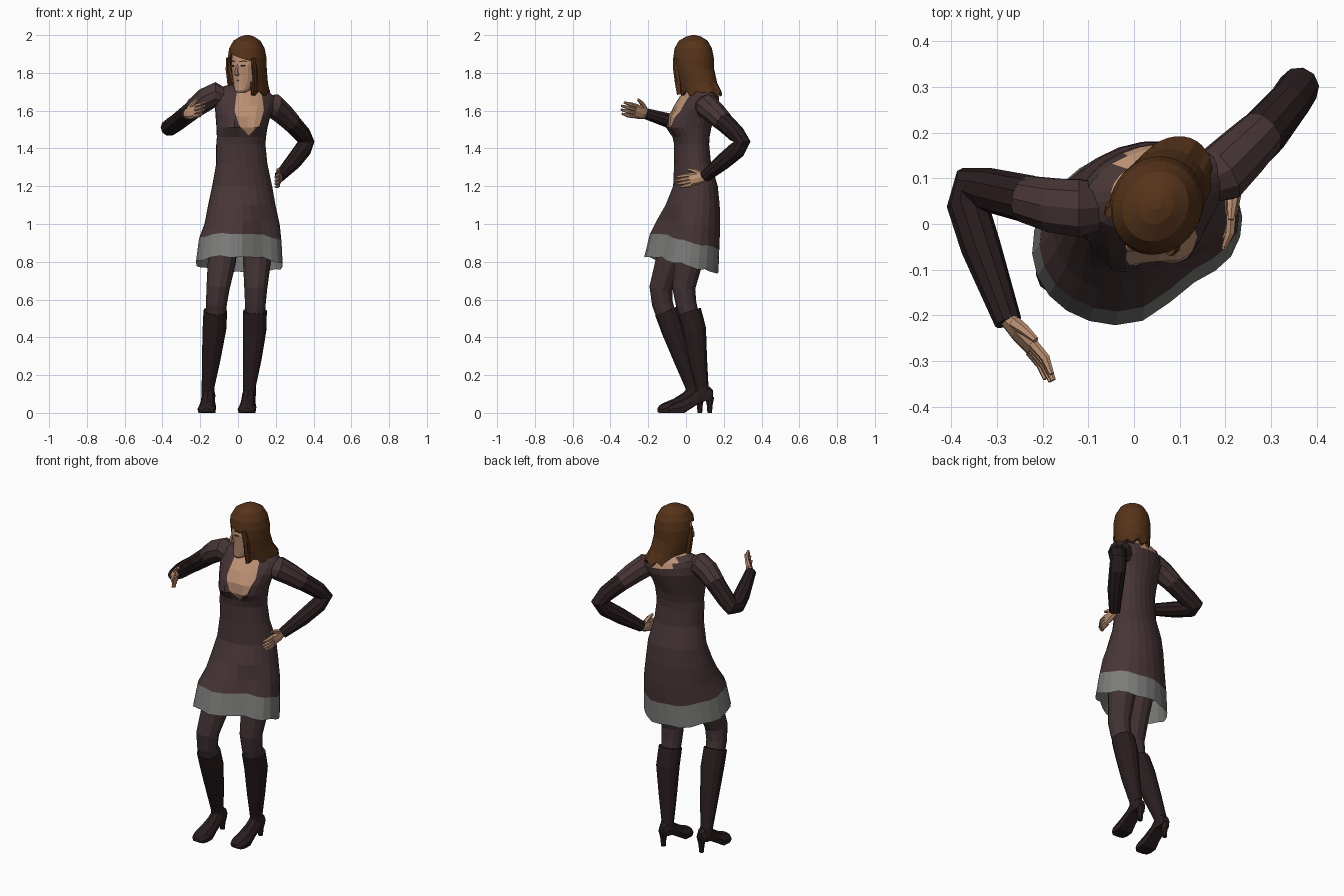
import bpy, bmesh, math
from mathutils import Vector, Matrix

if "Cube" in bpy.data.objects:
    bpy.data.objects.remove(bpy.data.objects["Cube"])

def material(name, rgb):
    m = bpy.data.materials.new(name)
    m.diffuse_color = (*rgb, 1)
    m.use_nodes = True
    m.node_tree.nodes["Principled BSDF"].inputs["Base Color"].default_value = m.diffuse_color
    return m

DRESS = material("dark brown cloth", (0.064, 0.036, 0.037))
TIGHTS = material("brown tights", (0.056, 0.033, 0.035))
DARK = material("near black", (0.022, 0.012, 0.013))
GREY = material("grey trim", (0.20, 0.20, 0.195))
HAIR = material("chestnut hair", (0.092, 0.033, 0.010))
SKIN = material("skin", (0.52, 0.29, 0.18))
LIPS = material("lips", (0.28, 0.10, 0.08))

def finish(name, bm, mats):
    bmesh.ops.recalc_face_normals(bm, faces=bm.faces)
    me = bpy.data.meshes.new(name)
    bm.to_mesh(me)
    bm.free()
    for m in mats:
        me.materials.append(m)
    ob = bpy.data.objects.new(name, me)
    bpy.context.collection.objects.link(ob)
    return ob

def skin_rings(bm, rings, band=None, bottom=True, top=True):
    """Join closed rings of points into a surface."""
    vs = [[bm.verts.new(p) for p in r] for r in rings]
    n = len(rings[0])
    for i in range(len(vs) - 1):
        for k in range(n):
            j = (k + 1) % n
            f = bm.faces.new((vs[i][k], vs[i][j], vs[i + 1][j], vs[i + 1][k]))
            f.material_index = band(i) if band else 0
    if bottom:
        bm.faces.new(vs[0])
    if top:
        f = bm.faces.new(vs[-1])
        f.material_index = band(len(vs) - 1) if band else 0

def oval(z, cx, cy, rx, ry, yaw=0, tx=0, ty=0, n=24):
    """Horizontal oval, starting at the front, turned by yaw and tilted."""
    c, s = math.cos(math.radians(yaw)), math.sin(math.radians(yaw))
    out = []
    for k in range(n):
        a = 2 * math.pi * k / n
        u, v = rx * math.sin(a), -ry * math.cos(a)
        x, y = u * c - v * s, u * s + v * c
        out.append(Vector((cx + x, cy + y, z + tx * x + ty * y)))
    return out

def tube(name, pts, radii, mat, n=10, side=(0.31, 0.9, 0.2)):
    """Tube along a path; each radius is a number or (along side, across)."""
    pts = [Vector(p) for p in pts]
    side = Vector(side)
    rings = []
    for i, p in enumerate(pts):
        t = (pts[min(i + 1, len(pts) - 1)] - pts[max(i - 1, 0)]).normalized()
        if i:
            side = prev.rotation_difference(t) @ side
        side = (side - t * side.dot(t)).normalized()
        prev, w = t, t.cross(side)
        a, b = radii[i] if isinstance(radii[i], tuple) else (radii[i], radii[i])
        rings.append([p + side * a * math.cos(2 * math.pi * k / n) + w * b * math.sin(2 * math.pi * k / n)
                      for k in range(n)])
    bm = bmesh.new()
    skin_rings(bm, rings)
    return finish(name, bm, [mat])

# dress: z, centre x, centre y, half width, half depth, yaw, tilt x, tilt y
body = [(0.785, .007, -.025, .236, .19, 22, 0, -.22), (0.91, .012, -.008, .225, .177, 22, 0, -.22),
        (1.0, .022, .012, .203, .165, 20, 0, -.1), (1.1, .02, .035, .182, .14, 18, 0, 0),
        (1.2, .022, .05, .162, .115, 15, 0, 0), (1.32, .02, .035, .138, .095, 14, 0, 0),
        (1.42, .015, .03, .133, .09, 14, 0, 0), (1.46, .018, .03, .133, .092, 14, 0, 0),
        (1.51, .02, .03, .138, .102, 14, 0, 0), (1.57, .025, .038, .146, .115, 14, -.05, 0),
        (1.63, .033, .058, .16, .114, 14, -.1, 0), (1.668, .04, .072, .162, .10, 14, -.14, 0),
        (1.695, .045, .079, .155, .085, 14, -.16, 0),
        (1.727, .048, .078, .10, .065, 14, -.1, 0), (1.745, .048, .072, .05, .045, 0, 0, 0)]
rings = [oval(*r) for r in body]
for i, wave in ((0, .007), (1, .005)):  # wavy trim
    for k, p in enumerate(rings[i]):
        p.z += wave * math.sin(k * 1.9)
for r in rings[:3]:  # cloth falls back over the standing leg
    for p in r:
        if p.y < -.03:
            p.y += .045 * math.exp(-((p.x - .13) / .08) ** 2)
bm = bmesh.new()
skin_rings(bm, rings, lambda i: 1 if i == 0 else 2 if i >= 13 else 0, bottom=False)
for v in bm.verts:  # bust
    if v.co.y < .03:
        w = sum(math.exp(-((v.co.x - c) ** 2 + (v.co.z - 1.525) ** 2) / .052 ** 2) for c in (-.045, .105))
        v.co += Vector((.24, -.97, 0)) * .043 * w
# low neckline: cut the front along the neckline and colour the inside
cut = [(1.487, .04, .075), (1.525, .005, .115), (1.6, -.018, .138), (1.76, .0, .115)]
for s in (1, 2):
    for p, q in zip(cut, cut[1:]):
        fs = [f for f in bm.faces if f.calc_center_median().y < .06 and
              p[0] - .05 < f.calc_center_median().z < q[0] + .05]
        geom = list({*fs, *(e for f in fs for e in f.edges), *(v for f in fs for v in f.verts)})
        bmesh.ops.bisect_plane(bm, geom=geom, plane_co=(p[s], 0, p[0]),
                               plane_no=(q[0] - p[0], 0, p[s] - q[s]))
for f in bm.faces:
    c = f.calc_center_median()
    for p, q in zip(cut, cut[1:]):
        if p[0] <= c.z < q[0] and c.y < .06:
            k = (c.z - p[0]) / (q[0] - p[0])
            if p[1] + k * (q[1] - p[1]) < c.x < p[2] + k * (q[2] - p[2]):
                f.material_index = 2
    if c.y > .1 and c.z > 1.665 and abs(c.x - .04) < .075:  # back neckline
        f.material_index = 2
finish("dress", bm, [DRESS, GREY, SKIN])
tube("neck", [(.05, .082, 1.69), (.048, .065, 1.74), (.045, .045, 1.80)], [.056, .048, .048], SKIN, 12)

# arms: cloth upper sleeve, dark lower sleeve
tube("right_upper_sleeve", [(-.06, .04, 1.66), (-.12, .035, 1.685), (-.17, .04, 1.66), (-.235, .055, 1.61)],
     [.05, .066, .062, .053], DRESS)
tube("right_lower_sleeve", [(-.225, .053, 1.615), (-.32, .075, 1.54), (-.358, .083, 1.512), (-.365, .045, 1.51),
     (-.335, -.05, 1.535), (-.275, -.215, 1.585)], [.053, .048, .045, .045, .044, .03], DARK)
tube("left_upper_sleeve", [(.14, .09, 1.63), (.19, .11, 1.625), (.235, .155, 1.585), (.28, .20, 1.54)],
     [.05, .066, .06, .053], DRESS)
tube("left_lower_sleeve", [(.27, .19, 1.55), (.34, .268, 1.475), (.36, .298, 1.435), (.342, .27, 1.392),
     (.29, .19, 1.325), (.22, .10, 1.25)], [.052, .046, .045, .046, .043, .03], DARK)

def hand(name, wrist, d, up, s=1):
    """Flat hand pointing along d, with the thumb on the up side."""
    w, d = Vector(wrist), Vector(d).normalized()
    up = Vector(up)
    up = (up - d * up.dot(d)).normalized()
    bend = d.cross(up) * .012 * s
    tube(name + "_palm", [w - d * .02, w + d * .04 * s, w + d * .09 * s],
         [(.022, .018), (.037 * s, .019), (.038 * s, .013)], SKIN, 8, up)
    for k, length in enumerate((.07, .085, .09, .08)):
        off = up * (k - 1.5) * .019 * s
        b = w + d * .085 * s + off
        tube(f"{name}_finger_{k + 1}", [b, b + (d * length * .55) * s + off * .08, b + d * length * s + off * .08 + bend],
             [.0115, .0105, .006], SKIN, 6, up)
    b = w + d * .025 * s + up * .022 * s
    tube(name + "_thumb", [b, b + (d * .03 + up * .025) * s, b + (d * .065 + up * .042) * s],
         [.015, .012, .007], SKIN, 6, up)

hand("right_hand", (-.278, -.205, 1.583), (.11, -.133, .03), (.22, .18, 1))
hand("left_hand", (.218, .10, 1.25), (-.01, -.15, -.03), (0, 0, 1), .9)

# legs, tall boots, shoes with thin heels
def leg(name, thigh, boot, toe, heel):
    tube(name + "_thigh", thigh, [.086, .075, .062, .056, .052], TIGHTS, 12)
    tube(name + "_boot", boot, [.064, .064, .05, .035, .036], DARK, 12)
    toe, heel = Vector((*toe, 0)), Vector((*heel, 0))
    across = (toe - heel).cross(Vector((0, 0, 1))).normalized()
    rings = []
    for t, lo, hi, w in [(0, .075, .12, .02), (.08, .065, .14, .032), (.25, .06, .15, .036), (.45, .03, .105, .038),
                         (.65, 0, .075, .047), (.85, 0, .055, .049), (.95, 0, .042, .038), (1, .004, .026, .02)]:
        p = heel.lerp(toe, t)
        rings.append([p + across * w * a + Vector((0, 0, lo + (hi - lo) * b))
                      for a, b in ((-.9, 0), (.9, 0), (1, .4), (.65, .85), (0, 1), (-.65, .85), (-1, .4))])
    bm = bmesh.new()
    skin_rings(bm, rings)
    finish(name + "_shoe", bm, [DARK])
    h = heel.lerp(toe, .07)
    up = Vector((0, 0, 1))
    tube(name + "_heel", [h, h + up * .04, h + up * .085], [.013, .016, .026], DARK, 8)

leg("right_leg", [(-.075, -.03, .98), (-.086, -.088, .80), (-.106, -.133, .66), (-.114, -.125, .58), (-.118, -.1, .5)],
    [(-.12, -.105, .54), (-.125, -.068, .44), (-.142, -.015, .28), (-.158, .03, .14), (-.158, .04, .09)],
    (-.168, -.15), (-.152, .09))
leg("left_leg", [(.105, .03, .98), (.1, .015, .80), (.094, -.012, .66), (.092, .0, .58), (.09, .02, .5)],
    [(.09, .018, .54), (.088, .044, .44), (.075, .063, .28), (.06, .085, .14), (.06, .092, .09)],
    (.044, -.095), (.062, .142))

# head, turned towards the raised hand
HEAD = Matrix.Translation((.045, .035, 0)) @ Matrix.Rotation(math.radians(-32), 4, 'Z')
def at_head(x, y, z):
    return HEAD @ Vector((x, y, z))
def head_rings(table, n):
    return [[HEAD @ p for p in oval(z, 0, cy, rx, ry, n=n)] for z, cy, rx, ry in table]

bm = bmesh.new()
skin_rings(bm, head_rings([(1.695, -.055, .02, .022), (1.708, -.042, .04, .043), (1.74, -.015, .058, .07),
    (1.78, 0, .069, .088), (1.84, 0, .075, .096), (1.90, .005, .073, .094), (1.96, .01, .05, .06)], 16))
finish("head", bm, [SKIN])
tube("nose", [at_head(0, -.089, 1.845), at_head(0, -.103, 1.81), at_head(0, -.102, 1.796), at_head(0, -.085, 1.789)],
     [.006, .009, .012, .008], SKIN, 6)
tube("mouth", [at_head(x, y, 1.76) for x, y in ((-.02, -.074), (0, -.083), (.02, -.074))],
     [.003, .006, .003], LIPS, 6)
for s, side in ((-1, "right"), (1, "left")):
    tube(side + "_eye", [at_head(s * x, y, 1.838) for x, y in ((.016, -.091), (.03, -.087), (.044, -.076))],
         [.002, .0045, .002], DARK, 6)
    tube(side + "_eyebrow", [at_head(s * x, y, z) for x, y, z in
         ((.014, -.094, 1.858), (.034, -.086, 1.864), (.05, -.072, 1.858))], [.002, .0025, .002], HAIR, 5)
    tube(side + "_ear", [at_head(s * .07, .005, 1.79), at_head(s * .08, .01, 1.815), at_head(s * .078, .012, 1.84)],
         [.008, .014, .01], SKIN, 6)

# straight hair: shell with a slanted fringe, face opening and stepped lower edge
N = 36
rings = head_rings([(1.69, .055, .088, .118), (1.75, .03, .093, .108), (1.82, .01, .1, .108), (1.88, .006, .1, .11),
                    (1.93, .004, .091, .102), (1.97, .004, .069, .079), (1.992, .006, .036, .042), (2.0, .008, .01, .012)], N)
for k, p in enumerate(rings[0]):
    p.z += .01 if k // 2 % 2 else -.01
bm = bmesh.new()
skin_rings(bm, rings, bottom=False)
parting = at_head(-.05, -.1, 1.905)
slope = (HEAD.to_3x3() @ Vector((.35, 0, 1))).normalized()
front = [f for f in bm.faces if (HEAD.inverted() @ f.calc_center_median()).y < -.02]
geom = list({*front, *(e for f in front for e in f.edges), *(v for f in front for v in f.verts)})
bmesh.ops.bisect_plane(bm, geom=geom, plane_co=parting, plane_no=slope)
gone = []
for f in bm.faces:
    c = f.calc_center_median()
    h = HEAD.inverted() @ c
    if (c - parting).dot(slope) < 0 and -56 < math.degrees(math.atan2(h.x, -h.y)) < 52:
        gone.append(f)
bmesh.ops.delete(bm, geom=gone, context='FACES')
hair = finish("hair", bm, [HAIR])
mod = hair.modifiers.new("thickness", 'SOLIDIFY')
mod.thickness = .014
mod.offset = -1
# locks framing the face
for s, side in ((-1, "right"), (1, "left")):
    tube(side + "_hair_lock", [at_head(s * .078, -.058, 1.88), at_head(s * .085, -.05, 1.82), at_head(s * .08, -.042, 1.75),
         at_head(s * .076, -.036, 1.685)], [(.01, .016), (.01, .018), (.01, .018), (.006, .014)], HAIR, 6, at_head(1, 0, 0))
